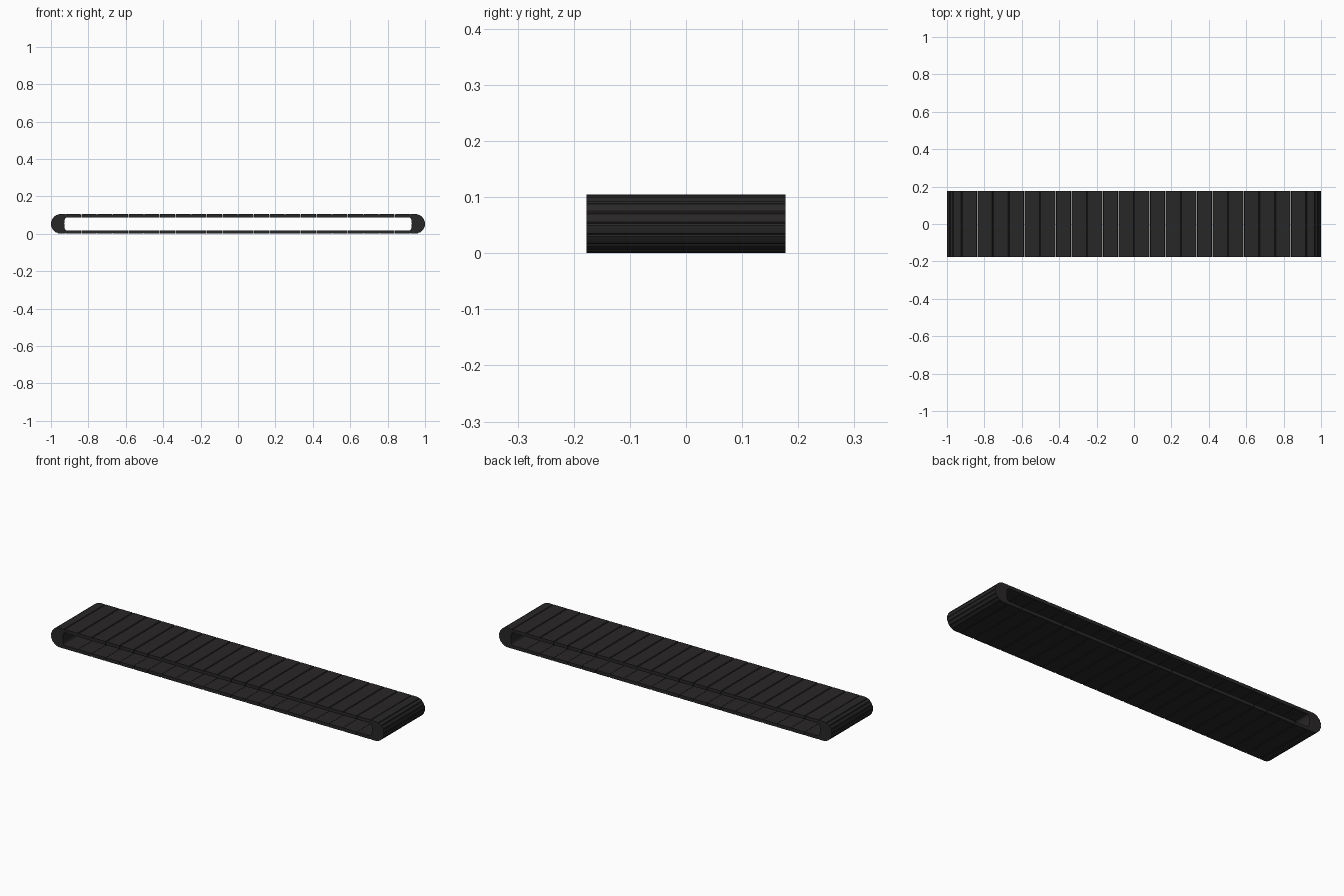
import bpy, bmesh, math

if "Cube" in bpy.data.objects:
    bpy.data.objects.remove(bpy.data.objects["Cube"])

HALF_Y = 0.177
R = 0.0525            # outer radius of the end turns
ZC = R                # mid height
T = 0.018             # slat thickness on the straight runs
PITCH = 0.0838
COUNT = 22
X0 = PITCH * COUNT / 2
WEDGES = 8

rubber = bpy.data.materials.new("black_rubber")
rubber.diffuse_color = (0.022, 0.02, 0.021, 1)
rubber.use_nodes = True
rubber.node_tree.nodes["Principled BSDF"].inputs["Base Color"].default_value = rubber.diffuse_color


def prism(name, profile):
    """Extrude an XZ profile across the full belt width."""
    bm = bmesh.new()
    vs = [bm.verts.new((x, -HALF_Y, z)) for x, z in profile]
    face = bm.faces.new(vs)
    ext = bmesh.ops.extrude_face_region(bm, geom=[face])
    moved = [v for v in ext["geom"] if isinstance(v, bmesh.types.BMVert)]
    bmesh.ops.translate(bm, verts=moved, vec=(0, 2 * HALF_Y, 0))
    bmesh.ops.recalc_face_normals(bm, faces=bm.faces[:])
    me = bpy.data.meshes.new(name)
    bm.to_mesh(me)
    bm.free()
    me.materials.append(rubber)
    ob = bpy.data.objects.new(name, me)
    bpy.context.collection.objects.link(ob)
    return ob


# straight slats, top and bottom, with chamfered outer edges forming grooves
g, c = 0.0007, 0.003
for i in range(COUNT):
    a, b = -X0 + i * PITCH + g, -X0 + (i + 1) * PITCH - g
    for s, label in ((1, "top"), (-1, "bottom")):
        prism(f"{label}_slat_{i:02d}", [
            (a, ZC + s * (R - T)), (a, ZC + s * (R - c)), (a + c, ZC + s * R),
            (b - c, ZC + s * R), (b, ZC + s * (R - c)), (b, ZC + s * (R - T))])


# wedge links around the two end turns
def outer(t, inset=0.0):
    r = R - inset
    return (1 - R + r * math.cos(t), ZC + r * math.sin(t))


def inner(t):
    return (0.913 + 0.016 * math.cos(t) ** 0.6 if math.cos(t) > 1e-6 else 0.913,
            ZC + (R - T) * math.sin(t))


step = math.pi / WEDGES
for side, label in ((1, "right"), (-1, "left")):
    for i in range(WEDGES):
        t0 = -math.pi / 2 + i * step
        t1 = t0 + step
        d = 0.06
        arc = [outer(t0, 0.002)]
        arc += [outer(t0 + d + (step - 2 * d) * k / 3) for k in range(4)]
        arc += [outer(t1, 0.002)]
        # first and last links reach back to the straight runs
        if i == 0:
            arc = [(X0, ZC - R + 0.002), (X0 + 0.002, ZC - R)] + arc[1:]
        if i == WEDGES - 1:
            arc = arc[:-1] + [(X0 + 0.002, ZC + R), (X0, ZC + R - 0.002)]
        inn = [inner(t1), inner((t0 + t1) / 2), inner(t0)]
        prism(f"{label}_end_link_{i}", [(side * x, z) for x, z in arc + inn])
